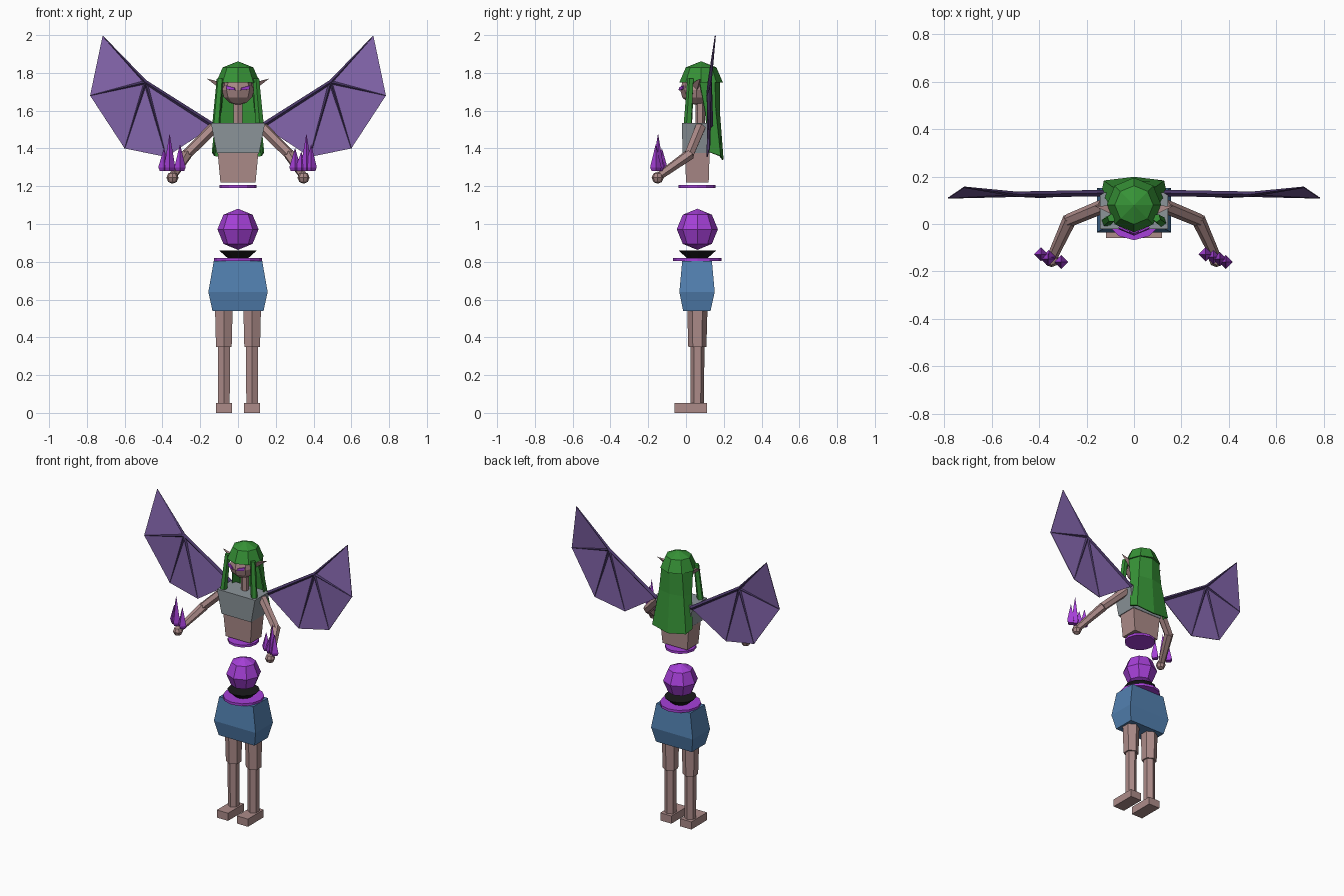
import bpy, bmesh, math
from mathutils import Vector

if "Cube" in bpy.data.objects:
    bpy.data.objects.remove(bpy.data.objects["Cube"])


def mat(name, r, g, b):
    lin = [((c / 255 + 0.055) / 1.055) ** 2.4 for c in (r, g, b)]
    m = bpy.data.materials.new(name)
    m.diffuse_color = (*lin, 1)
    m.use_nodes = True
    m.node_tree.nodes["Principled BSDF"].inputs["Base Color"].default_value = m.diffuse_color
    return m


SKIN = mat("skin", 172, 139, 137)
BLUE = mat("skirt blue", 82, 128, 176)
GREY = mat("top grey", 140, 149, 154)
GREEN = mat("hair green", 54, 146, 54)
PURPLE = mat("magic purple", 166, 64, 216)
WING = mat("wing purple", 130, 100, 170)
BONE = mat("wing bone", 74, 56, 104)
BLACK = mat("black", 26, 26, 28)


def mesh(name, verts, faces, m, thick=0):
    me = bpy.data.meshes.new(name)
    me.from_pydata(verts, [], faces)
    bm = bmesh.new()
    bm.from_mesh(me)
    bmesh.ops.recalc_face_normals(bm, faces=bm.faces)
    bm.to_mesh(me)
    bm.free()
    me.materials.append(m)
    ob = bpy.data.objects.new(name, me)
    bpy.context.collection.objects.link(ob)
    if thick:
        s = ob.modifiers.new("thickness", "SOLIDIFY")
        s.thickness, s.offset = thick, 0
    return ob


def skin_rings(name, rings, m):
    """Join equal rings of points into a closed solid."""
    n = len(rings[0])
    verts = [v for r in rings for v in r]
    faces = [(k * n + i, k * n + (i + 1) % n, (k + 1) * n + (i + 1) % n, (k + 1) * n + i)
             for k in range(len(rings) - 1) for i in range(n)]
    faces += [tuple(range(n)), tuple(range(len(verts) - n, len(verts)))]
    return mesh(name, verts, faces, m)


def box(name, levels, m):
    """Levels are (z, x0, x1, y0, y1)."""
    return skin_rings(name, [[(a, c, z), (b, c, z), (b, d, z), (a, d, z)]
                             for z, a, b, c, d in levels], m)


def lathe(name, x, y, levels, n, m, turn=math.pi / 2):
    """Levels are (z, radius)."""
    return skin_rings(name, [[(x + r * math.cos(turn + math.tau * i / n),
                               y + r * math.sin(turn + math.tau * i / n), z)
                              for i in range(n)] for z, r in levels], m)


def limb(name, a, b, ra, rb, m, n=6):
    a, b = Vector(a), Vector(b)
    q = (b - a).to_track_quat('Z', 'Y')
    rings = [[p + q @ Vector((r * math.cos(math.tau * i / n), r * math.sin(math.tau * i / n), 0))
              for i in range(n)] for p, r in ((a, ra), (b, rb))]
    return skin_rings(name, rings, m)


def ball(name, c, r, m, n=8, rings=4, half=False, sz=1):
    bm = bmesh.new()
    bmesh.ops.create_uvsphere(bm, u_segments=n, v_segments=rings, radius=1)
    if half:
        bmesh.ops.delete(bm, geom=[v for v in bm.verts if v.co.z < -0.01], context='VERTS')
        bmesh.ops.holes_fill(bm, edges=bm.edges)
    for v in bm.verts:
        v.co = Vector(c) + Vector((v.co.x * r, v.co.y * r, v.co.z * r * sz))
    me = bpy.data.meshes.new(name)
    bm.to_mesh(me)
    bm.free()
    me.materials.append(m)
    ob = bpy.data.objects.new(name, me)
    bpy.context.collection.objects.link(ob)
    return ob


# Lower body: skirt, waist disc, collar and orb
box("skirt", [(0.54, -.135, .135, -.015, .13), (0.64, -.157, .157, -.035, .152),
              (0.805, -.128, .128, -.02, .137)], BLUE)
lathe("waist_disc", 0, .06, [(.803, .128), (.82, .128)], 12, PURPLE)
lathe("collar", 0, .06, [(.82, .055), (.86, .1)], 12, BLACK)
ball("orb", (0, .06, .972), .109, PURPLE)

# Upper body
lathe("torso_disc", 0, .058, [(1.19, .097), (1.206, .097)], 12, PURPLE)
box("torso", [(1.22, -.093, .093, 0, .12), (1.38, -.108, .108, -.005, .125)], SKIN)
box("top", [(1.375, -.112, .112, -.018, .128), (1.535, -.143, .143, -.022, .132)], GREY)
lathe("neck", 0, .075, [(1.53, .026), (1.66, .026)], 6, SKIN)

# Head and hair
ball("head", (0, .055, 1.71), .086, SKIN, rings=6, sz=.93)
ball("hair_cap", (0, .08, 1.75), .115, GREEN, half=True, sz=.97)
top = [(-.1, .07, 1.76), (-.075, .15, 1.76), (0, .175, 1.76), (.075, .15, 1.76), (.1, .07, 1.76)]
mid = [(-.112, .1, 1.6), (-.09, .155, 1.6), (0, .175, 1.6), (.09, .155, 1.6), (.112, .1, 1.6)]
low = [(-.135, .125, 1.38), (-.125, .18, 1.36), (0, .195, 1.34), (.125, .18, 1.36), (.135, .125, 1.38)]
mesh("back_hair", top + mid + low,
     [(k + i, k + i + 1, k + i + 6, k + i + 5) for k in (0, 5) for i in range(4)], GREEN, .008)

for s, side in ((-1, "left"), (1, "right")):
    # Face details
    mesh(side + "_eye", [(s * .014, -.036, 1.708), (s * .058, -.017, 1.712),
                         (s * .064, -.013, 1.733), (s * .02, -.033, 1.722)],
         [(0, 1, 2, 3)], PURPLE, .008)
    mesh(side + "_ear", [(s * .07, .03, 1.745), (s * .07, .08, 1.745), (s * .075, .055, 1.70),
                         (s * .165, .075, 1.77)], [(0, 1, 2), (0, 1, 3), (1, 2, 3), (0, 2, 3)], SKIN)
    limb(side + "_hair_strand", (s * .095, .025, 1.77), (s * .115, .01, 1.53), .018, .022, GREEN, 5)

    # Legs and feet
    x = s * .075
    box(side + "_foot", [(0, x - .042, x + .042, -.06, .11), (.052, x - .042, x + .042, -.06, .11)], SKIN)
    lathe(side + "_shin", x, .06, [(.05, .036), (.36, .037)], 6, SKIN)
    lathe(side + "_thigh", x, .06, [(.35, .048), (.56, .054)], 6, SKIN)

    # Arms and hands
    limb(side + "_upper_arm", (s * .13, .075, 1.51), (s * .275, .015, 1.365), .03, .028, SKIN)
    limb(side + "_forearm", (s * .27, .022, 1.37), (s * .345, -.14, 1.255), .03, .022, SKIN)
    ball(side + "_hand", (s * .347, -.15, 1.245), .032, SKIN)

    # Spikes of magic above each hand
    for i, (dx, dy, h) in enumerate(((.04, -.16, 1.42), (-.045, -.128, 1.40),
                                     (s * .015, -.148, 1.475), (-.012, -.14, 1.38))):
        lathe(f"{side}_spike_{i + 1}", s * .347 + dx, dy,
              [(1.28, .022), (1.30, .03), (h, .001)], 4, PURPLE)

    # Wing membrane with bones fanning out from the joint
    root, joint, tip, outer, lower, inner = [Vector((s * a, b, c)) for a, b, c in (
        (.13, .13, 1.52), (.49, .125, 1.75), (.717, .155, 1.995),
        (.783, .11, 1.68), (.60, .125, 1.40), (.38, .112, 1.355))]
    mesh(side + "_wing", [joint, tip, outer, lower, inner, root],
         [(0, 1, 2), (0, 2, 3), (0, 3, 4), (0, 4, 5)], WING, .004)
    limb(side + "_wing_arm", root, joint, .014, .012, BONE, 4)
    for i, end in enumerate((tip, outer, lower, inner)):
        limb(f"{side}_wing_bone_{i + 1}", joint, end, .011, .003, BONE, 4)
